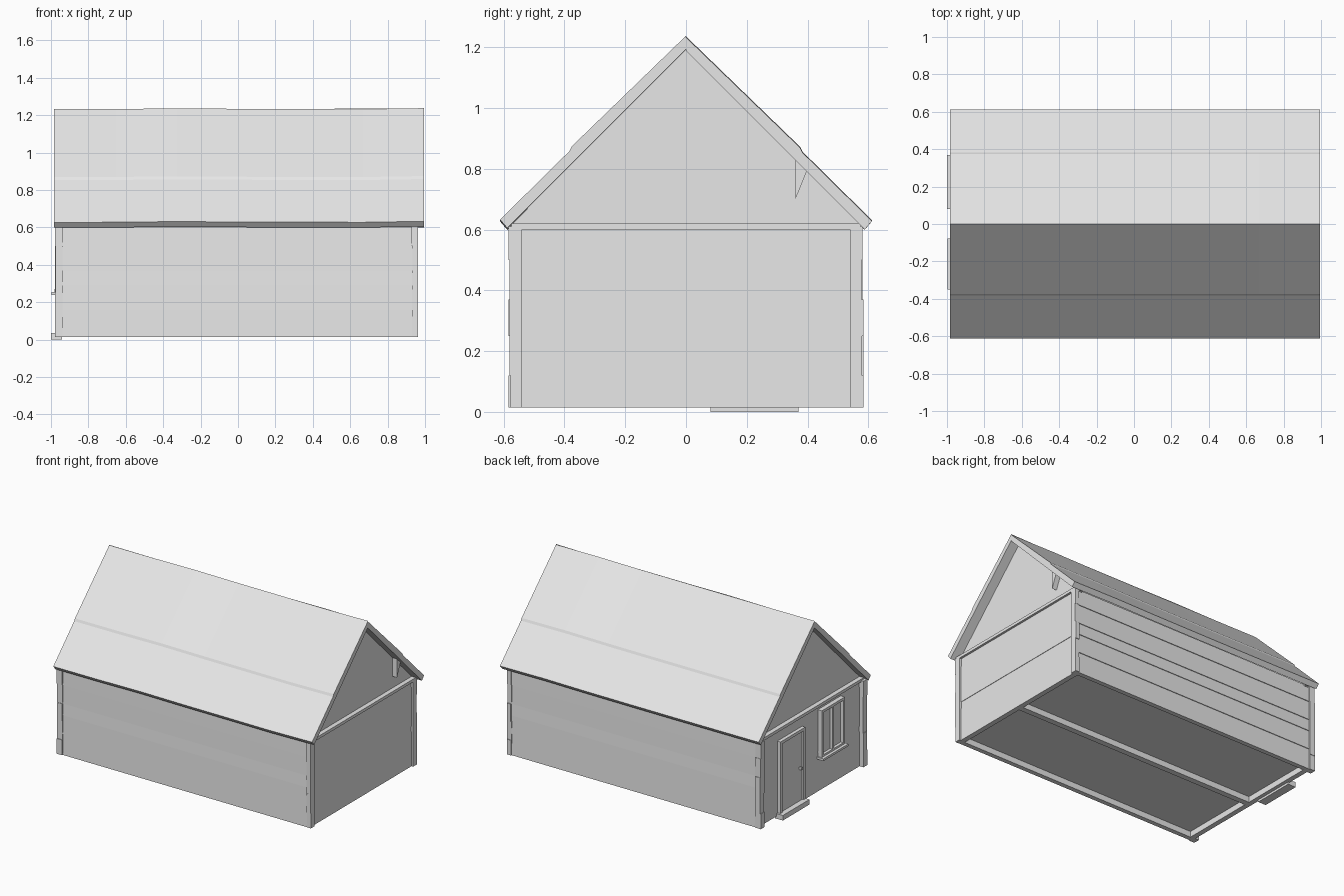
import bpy, bmesh, random

random.seed(4)
if "Cube" in bpy.data.objects:
    bpy.data.objects.remove(bpy.data.objects["Cube"], do_unlink=True)

grey = bpy.data.materials.new("light_grey")
grey.use_nodes = True
grey.diffuse_color = (0.8, 0.8, 0.8, 1)
grey.node_tree.nodes["Principled BSDF"].inputs["Base Color"].default_value = (0.8, 0.8, 0.8, 1)


def finish(name, bm):
    bmesh.ops.recalc_face_normals(bm, faces=bm.faces)
    mesh = bpy.data.meshes.new(name)
    bm.to_mesh(mesh)
    bm.free()
    mesh.materials.append(grey)
    obj = bpy.data.objects.new(name, mesh)
    bpy.context.scene.collection.objects.link(obj)
    return obj


def prism(name, profile, start, end, axis="x", stations=1, wobble=0.0):
    """Sweep a closed (across, z) profile along x or y, with an optional hand-built wobble."""
    bm = bmesh.new()
    rings = []
    for i in range(stations + 1):
        along = start + (end - start) * i / stations
        shift = random.uniform(-wobble, wobble)
        ring = []
        for across, z in profile:
            co = (along, across, z + shift) if axis == "x" else (across, along, z + shift)
            ring.append(bm.verts.new(co))
        rings.append(ring)
    count = len(profile)
    for a, b in zip(rings, rings[1:]):
        for k in range(count):
            m = (k + 1) % count
            bm.faces.new((a[k], a[m], b[m], b[k]))
    bm.faces.new(rings[0])
    bm.faces.new(rings[-1])
    return finish(name, bm)


def box(name, x0, x1, y0, y1, z0, z1):
    return prism(name, [(y0, z0), (y1, z0), (y1, z1), (y0, z1)], x0, x1)


def siding(side, inner, outer, edges, lap=0.005):
    """Profile of a wall made of overlapping boards."""
    points = [(side * inner, edges[0])]
    for low, high in zip(edges, edges[1:]):
        points += [(side * outer, low), (side * (outer - lap), high)]
    points.append((side * inner, edges[-1]))
    return points


BASE, EAVE = 0.015, 0.61

# Long walls and end walls
for side, label in ((-1, "front"), (1, "back")):
    prism(label + "_wall", siding(side, 0.545, 0.577, [BASE, 0.16, 0.29, 0.37, 0.5, EAVE]),
          -0.955, 0.958)
for side, label in ((-1, "right"), (1, "left")):
    prism(label + "_end_wall", siding(side, 0.915, 0.95, [BASE, 0.29, 0.6], 0.003),
          -0.55, 0.55, axis="y")

# Corner posts of short stacked boards
levels = [BASE, 0.12, 0.25, 0.37, 0.5, EAVE]
for end, x0, x1 in (("right", -0.978, -0.937), ("left", 0.93, 0.962)):
    for side, label in ((-1, "front"), (1, "back")):
        for low, high in zip(levels, levels[1:]):
            out = random.uniform(0.578, 0.585)
            ya, yb = sorted((side * 0.54, side * out))
            box(f"{end}_{label}_corner_board", x0 + random.uniform(-0.002, 0.003), x1,
                ya, yb, low, high)

# Recessed gables with a ledge board below
for side, label in ((-1, "right"), (1, "left")):
    xa, xb = sorted((side * 0.9, side * 0.93))
    prism(label + "_gable", [(-0.585, 0.605), (0.585, 0.605), (0, 1.2)], xa, xb)
    xa, xb = sorted((side * 0.9, side * 0.962))
    box(label + "_gable_ledge", xa, xb, -0.575, 0.575, 0.6, 0.62)

# Roof slopes, upper boards lapping over the lower ones
half = [(0, 1.235), (0.375, 0.872), (0.383, 0.856), (0.612, 0.63), (0.588, 0.602), (0, 1.19)]
for side, label in ((-1, "front"), (1, "back")):
    prism(label + "_roof", [(side * y, z) for y, z in half], -0.985, 0.995,
          stations=6, wobble=0.003)

# Brace beneath the back slope
prism("gable_brace", [(0.36, 0.7), (0.405, 0.81), (0.36, 0.84)], 0.92, 0.965)

# Raised floor with bearers
box("floor", -0.93, 0.93, -0.55, 0.55, 0.055, 0.075)
box("floor_beam", -0.93, 0.93, -0.02, 0.02, BASE, 0.06)

# Door and step on the right end
box("door_step", -1.0, -0.94, 0.08, 0.37, 0.0, 0.035)
box("door_panel", -0.962, -0.94, 0.1, 0.34, 0.035, 0.51)
for y in (0.085, 0.335):
    box("door_jamb", -0.972, -0.94, y, y + 0.02, 0.035, 0.53)
box("door_lintel", -0.972, -0.94, 0.085, 0.355, 0.51, 0.53)
box("door_handle", -0.982, -0.955, 0.125, 0.14, 0.255, 0.27)

# Window on the right end
box("window_pane", -0.958, -0.94, -0.33, -0.1, 0.25, 0.57)
for y in (-0.34, -0.222, -0.105):
    box("window_upright", -0.978, -0.94, y, y + 0.018, 0.25, 0.575)
for z in (0.25, 0.56):
    box("window_rail", -0.978, -0.94, -0.34, -0.087, z, z + 0.018)
box("window_sill", -0.998, -0.94, -0.35, -0.077, 0.24, 0.255)
